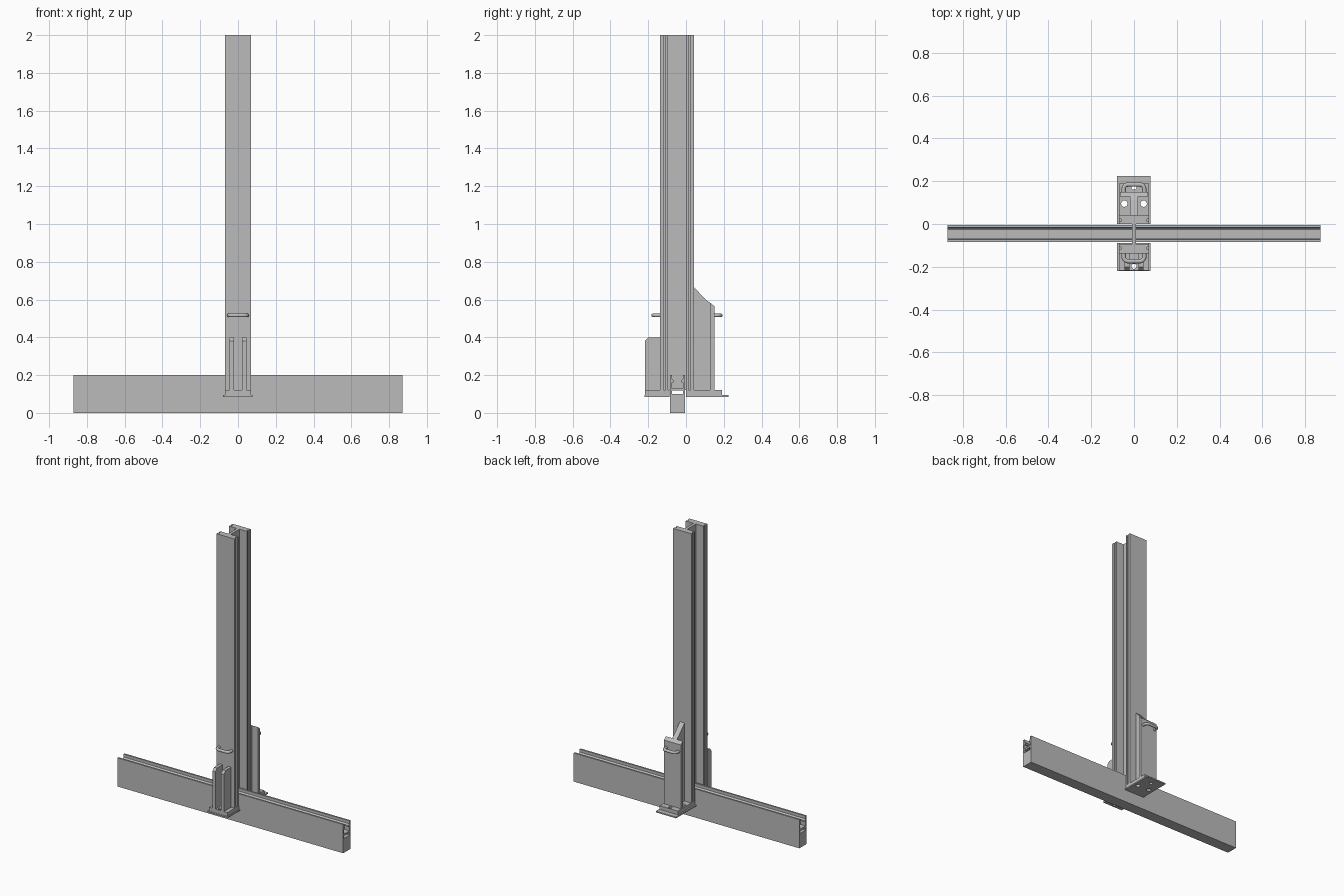
import bpy, bmesh, math
from mathutils import Vector

cube = bpy.data.objects.get("Cube")
if cube:
    bpy.data.objects.remove(cube, do_unlink=True)

steel = bpy.data.materials.new("grey_steel")
steel.use_nodes = True
GREY = (0.5, 0.5, 0.5, 1)
steel.diffuse_color = GREY
steel.node_tree.nodes["Principled BSDF"].inputs["Base Color"].default_value = GREY


def prism(name, outline, axis, lo, hi):
    """Extrude a 2D outline along x (outline in y,z) or z (outline in x,y)."""
    def place(p, t):
        return (t, p[0], p[1]) if axis == "x" else (p[0], p[1], t)
    bm = bmesh.new()
    face = bm.faces.new([bm.verts.new(place(p, lo)) for p in outline])
    out = bmesh.ops.extrude_face_region(bm, geom=[face])
    moved = [v for v in out["geom"] if isinstance(v, bmesh.types.BMVert)]
    bmesh.ops.translate(bm, verts=moved, vec=Vector(place((0, 0), hi - lo)))
    bmesh.ops.recalc_face_normals(bm, faces=bm.faces)
    mesh = bpy.data.meshes.new(name)
    bm.to_mesh(mesh)
    bm.free()
    obj = bpy.data.objects.new(name, mesh)
    bpy.context.collection.objects.link(obj)
    mesh.materials.append(steel)
    return obj


def box(name, x, y, z):
    rect = [(x[0], y[0]), (x[1], y[0]), (x[1], y[1]), (x[0], y[1])]
    return prism(name, rect, "z", z[0], z[1])


def drill(obj, spots, radius):
    """Cut round vertical holes through a plate."""
    for x, y in spots:
        ring = [(x + radius * math.cos(math.tau * i / 20),
                 y + radius * math.sin(math.tau * i / 20)) for i in range(20)]
        cutter = prism("hole_cutter", ring, "z", 0, 0.3)
        cutter.hide_render = True
        mod = obj.modifiers.new("hole", "BOOLEAN")
        mod.operation = "DIFFERENCE"
        mod.solver = "EXACT"
        mod.object = cutter
        bpy.context.view_layer.objects.active = obj
        bpy.ops.object.modifier_apply(modifier=mod.name)
        bpy.data.objects.remove(cutter, do_unlink=True)


def handle(name, y, depth):
    """Rounded U-shaped grip of bent rod."""
    half, r, z = 0.048, 0.02, 0.516
    s = math.copysign(1, depth)
    pts = [(-half, y)]
    for side, start in ((-1, 180), (1, 90)):
        for i in range(7):
            a = math.radians(start - 15 * i)
            pts.append((side * (half - r) + r * math.cos(a),
                        y + depth - s * r + s * r * math.sin(a)))
    pts.append((half, y))
    curve = bpy.data.curves.new(name, "CURVE")
    curve.dimensions = "3D"
    curve.bevel_depth = 0.01
    curve.bevel_resolution = 3
    curve.use_fill_caps = True
    spline = curve.splines.new("POLY")
    spline.points.add(len(pts) - 1)
    for p, (px, py) in zip(spline.points, pts):
        p.co = (px, py, z, 1)
    obj = bpy.data.objects.new(name, curve)
    bpy.context.collection.objects.link(obj)
    curve.materials.append(steel)


# Post: two grooved flanges joined by a web that sits in the rail
front, rear, web = -0.138, 0.042, 0.01
half_outline = [(0.07, front), (0.07, -0.12), (0.06, -0.12), (0.06, -0.108),
                (0.07, -0.108), (0.07, -0.095), (web, -0.095),
                (web, 0), (0.07, 0), (0.07, 0.012), (0.06, 0.012),
                (0.06, 0.024), (0.07, 0.024), (0.07, rear)]
prism("post", half_outline + [(-x, y) for x, y in reversed(half_outline)],
      "z", 0.12, 2)

# Rail: solid lower body, open top channel with inner lips and a shelf
r0, r1 = -0.085, -0.005
left_half = [(r0, 0), (r0, 0.2), (r0 + 0.012, 0.2), (r0 + 0.012, 0.18),
             (r0 + 0.02, 0.17), (r0 + 0.02, 0.16), (r0 + 0.01, 0.16),
             (r0 + 0.01, 0.1)]
prism("rail", left_half + [(r0 + r1 - y, z) for y, z in reversed(left_half)],
      "x", -0.872, 0.872)
box("rail_shelf", (-0.872, 0.872), (r0 + 0.01, r1 - 0.01), (0.118, 0.13))

# Base plates on both sides of the rail
front_base = box("front_base", (-0.07, 0.07), (-0.218, -0.088), (0.09, 0.12))
front_sole = box("front_sole", (-0.08, 0.076), (-0.22, -0.088), (0.085, 0.094))
rear_base = box("rear_base", (-0.07, 0.07), (0, 0.19), (0.09, 0.12))
rear_sole = box("rear_sole", (-0.08, 0.076), (0, 0.224), (0.085, 0.094))
for plate in (front_base, front_sole):
    drill(plate, [(0, -0.198)], 0.012)
for plate in (rear_base, rear_sole):
    drill(plate, [(-0.045, 0.095), (0.045, 0.095)], 0.015)
    drill(plate, [(0, 0.172)], 0.012)

# Front bracket: a pair of chamfered fins
fin = [(front, 0.12), (-0.218, 0.12), (-0.218, 0.38), (-0.2, 0.4), (front, 0.4)]
for side, x in (("right", -0.044), ("left", 0.022)):
    prism("front_fin_" + side, fin, "x", x, x + 0.022)

# Rear bracket: sloped stiffener with an outer plate
prism("rear_stiffener", [(rear, 0.12), (0.13, 0.12), (0.13, 0.582),
                         (0.11, 0.595), (rear, 0.665)], "x", -0.018, 0.018)
prism("rear_outer_plate", [(0.128, 0.12), (0.15, 0.12), (0.15, 0.565),
                           (0.128, 0.583)], "x", -0.065, 0.065)

# Grips
handle("front_handle", front, -0.036)
handle("rear_handle", 0.148, 0.036)
